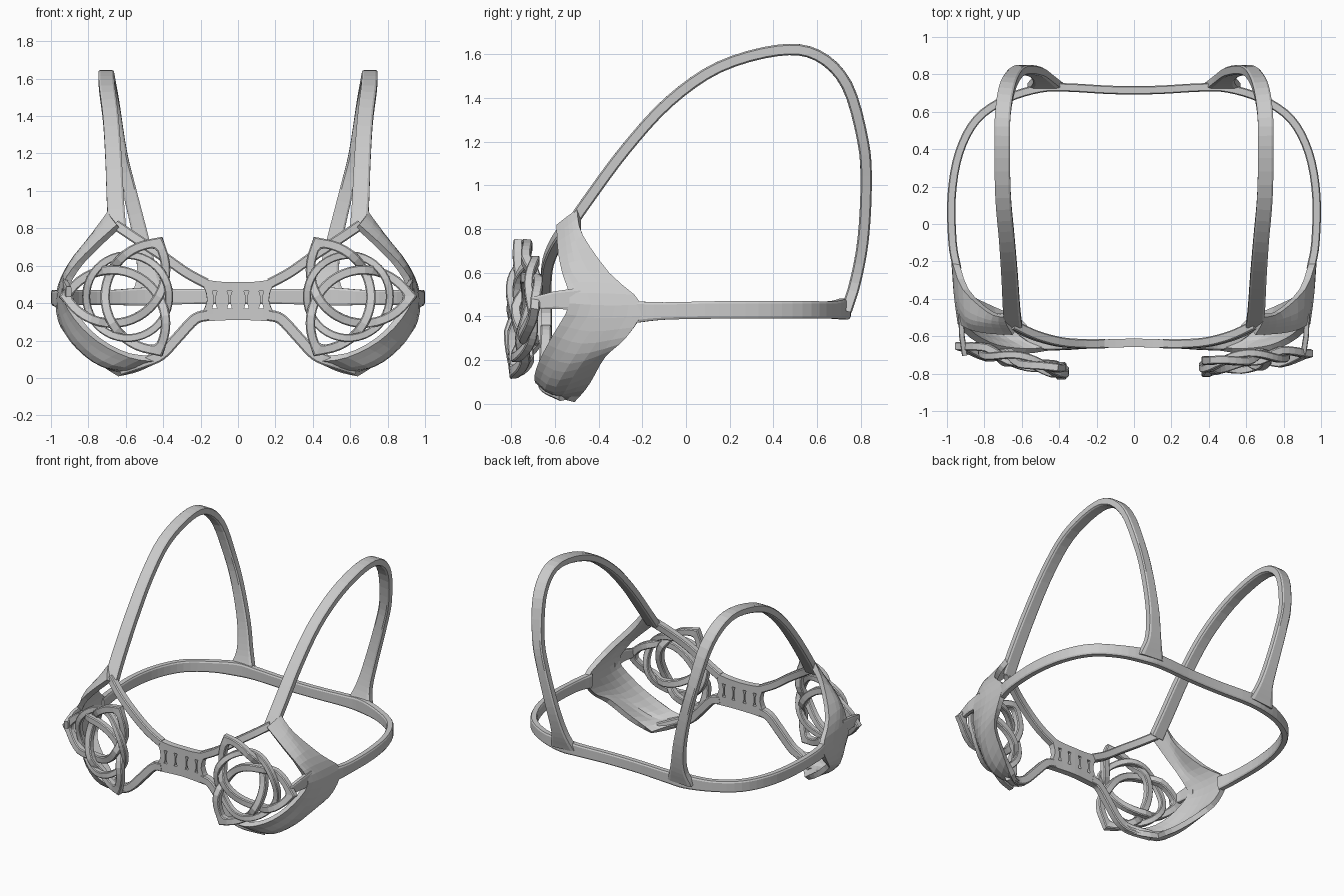
import bpy, bmesh, math
from mathutils import Vector

if "Cube" in bpy.data.objects:
    bpy.data.objects.remove(bpy.data.objects["Cube"])


def spline(pts, n):
    """Catmull-Rom through points of any dimension"""
    ps = [Vector(p) for p in pts]
    ps = [ps[0] * 2 - ps[1]] + ps + [ps[-1] * 2 - ps[-2]]
    out = []
    for i in range(1, len(ps) - 2):
        a, b, c, d = ps[i - 1:i + 3]
        for k in range(n):
            t = k / n
            out.append(0.5 * (2 * b + (c - a) * t + (2 * a - 5 * b + 4 * c - d) * t * t
                              + (3 * b - a - 3 * c + d) * t ** 3))
    return out + [ps[-2]]


def make(name, verts, faces):
    bm = bmesh.new()
    vs = [bm.verts.new(v) for v in verts]
    for f in faces:
        bm.faces.new([vs[i] for i in f])
    bmesh.ops.recalc_face_normals(bm, faces=bm.faces)
    me = bpy.data.meshes.new(name)
    bm.to_mesh(me)
    bm.free()
    ob = bpy.data.objects.new(name, me)
    bpy.context.collection.objects.link(ob)
    return ob


def sweep(name, pts, a, b, side, closed=False, chamfer=0.25):
    """Chamfered bar along pts; a = size along side (4th coordinate scales it), b = other size"""
    n, verts, faces = len(pts), [], []
    side = Vector(side)
    sec = []
    for sx, sy in ((1, 1), (-1, 1), (-1, -1), (1, -1)):
        e = [(sx * (0.5 - chamfer * 0.5), sy * 0.5), (sx * 0.5, sy * (0.5 - chamfer * 0.5))]
        sec += e[::-1] if sx * sy > 0 else e
    for i, p in enumerate(pts):
        q0 = pts[(i - 1) % n] if closed else pts[max(i - 1, 0)]
        q1 = pts[(i + 1) % n] if closed else pts[min(i + 1, n - 1)]
        T = (Vector(q1[:3]) - Vector(q0[:3])).normalized()
        S = (side - T * side.dot(T)).normalized()
        N = T.cross(S)
        ka = p[3] if len(p) > 3 else 1
        kb = p[4] if len(p) > 4 else 1
        verts += [Vector(p[:3]) + S * u * a * ka + N * v * b * kb for u, v in sec]
    m = len(sec)
    for i in range(n if closed else n - 1):
        j = (i + 1) % n
        faces += [(i * m + k, i * m + (k + 1) % m, j * m + (k + 1) % m, j * m + k) for k in range(m)]
    if not closed:
        faces += [tuple(range(m)), tuple(range((n - 1) * m, n * m))]
    return make(name, verts, faces)


def patch(name, rows, n, k, thick):
    """Thick surface through several edge curves"""
    cur = [spline(r, n) for r in rows]
    grid = [spline(c, k) for c in zip(*cur)]
    w = len(grid[0])
    verts = [v for g in grid for v in g]
    faces = [(i * w + j, i * w + j + 1, (i + 1) * w + j + 1, (i + 1) * w + j)
             for i in range(len(grid) - 1) for j in range(w - 1)]
    ob = make(name, verts, faces)
    md = ob.modifiers.new("thickness", "SOLIDIFY")
    md.thickness, md.offset = thick, 0
    return ob


def flip(pts, s):
    return [(p[0] * s,) + tuple(p[1:]) for p in pts]


# Back band, one loop from side to side
half = [(0.945, -0.24, 0.42, 1.25), (0.97, -0.1, 0.425, 1), (0.975, 0.15, 0.43, 1),
        (0.935, 0.38, 0.43, 1), (0.84, 0.56, 0.43, 1), (0.68, 0.67, 0.43, 1),
        (0.5, 0.725, 0.435, 1.2), (0.36, 0.73, 0.435, 1.05), (0.15, 0.718, 0.435, 1)]
sweep("back_band", spline(half + [(0, 0.715, 0.435, 1)] + flip(half[::-1], -1), 4), 0.08, 0.045, (0, 0, 1))

# Closed weave: three half circles joined tip to tip, plus a ring
D, AMP = 0.165, 0.022
R = D * math.sqrt(3)
KEYS = [(0, 0), (38, 1), (60, -1), (120, 1), (142, -1), (180, 0)]


def weave(deg):
    for (a0, h0), (a1, h1) in zip(KEYS, KEYS[1:]):
        if deg <= a1:
            t = (deg - a0) / (a1 - a0)
            return AMP * (h0 + (h1 - h0) * t * t * (3 - 2 * t))
    return 0


def knot(s, slope_x, slope_z):
    def place(u, v, h, wide=1):
        return (s * (0.59 + u), -0.735 + slope_x * u + slope_z * v - h, 0.435 + v, 1, wide)
    pts = []
    for arc in range(3):
        r = math.radians(120 * arc - 30 + 90 - 60 + 60)
        r -= math.radians(90)
        for k in range(24):
            deg = 180 * k / 24
            a = math.radians(deg)
            # half circle hanging from a side of the outer triangle
            x, y = R * math.cos(a), D - R * math.sin(a)
            c, q = math.cos(r), math.sin(r)
            pts.append(place(x * c - y * q, x * q + y * c, weave(deg), 1.5 if k == 0 else 1))
    sweep("knot_lobes", pts, 0.045, 0.05, (0, 1, 0), True)
    ring = []
    for k in range(42):
        a = 2 * math.pi * k / 42
        ring.append(place(0.222 * math.cos(a), 0.222 * math.sin(a), AMP * math.sin(3 * a)))
    sweep("knot_ring", ring, 0.04, 0.042, (0, 1, 0), True)


for s, sx, sz in ((1, 0.13, 0.1), (-1, 0.25, 0.03)):
    # Shoulder strap, flared where it meets the back band
    strap = [(0.645, -0.54, 0.80, 1.1), (0.655, -0.45, 0.93, 1.1), (0.665, -0.28, 1.16, 1.05),
             (0.68, -0.08, 1.38, 1), (0.70, 0.15, 1.54, 1), (0.705, 0.42, 1.617, 1),
             (0.70, 0.6, 1.595, 1), (0.675, 0.735, 1.46, 1), (0.63, 0.81, 1.2, 0.9),
             (0.58, 0.824, 1.0, 0.9), (0.52, 0.81, 0.75, 1), (0.485, 0.775, 0.56, 1.3),
             (0.475, 0.735, 0.43, 2.3)]
    sweep("shoulder_strap", spline(flip(strap, s), 4), 0.083, 0.052, (1, 0, 0))

    # Outer cup wall, from the strap down round the side to the underside
    front = [(0.64, -0.58, 0.81), (0.77, -0.575, 0.69), (0.87, -0.555, 0.58), (0.925, -0.53, 0.46),
             (0.86, -0.60, 0.32), (0.74, -0.66, 0.20), (0.58, -0.68, 0.12), (0.42, -0.66, 0.10)]
    mid = [(0.67, -0.53, 0.85), (0.79, -0.52, 0.725), (0.89, -0.49, 0.60), (0.945, -0.38, 0.45),
           (0.915, -0.47, 0.28), (0.83, -0.55, 0.155), (0.70, -0.60, 0.07), (0.52, -0.60, 0.055)]
    back = [(0.685, -0.49, 0.88), (0.77, -0.47, 0.76), (0.90, -0.35, 0.59), (0.955, -0.20, 0.45),
            (0.945, -0.27, 0.31), (0.89, -0.37, 0.23), (0.76, -0.44, 0.11), (0.63, -0.50, 0.02)]
    patch("cup_wall", [flip(r, s) for r in (front, mid, back)], 3, 3, 0.036)

    # Inner frame bars, above and below the cup opening
    upper = [(0.65, -0.54, 0.815), (0.53, -0.595, 0.735), (0.40, -0.63, 0.65),
             (0.28, -0.64, 0.565), (0.17, -0.64, 0.505)]
    sweep("upper_frame", spline(flip(upper, s), 4), 0.05, 0.055, (0, 1, 0))
    lower = [(0.16, -0.64, 0.335), (0.23, -0.64, 0.315), (0.32, -0.645, 0.22), (0.41, -0.65, 0.125),
             (0.50, -0.64, 0.085), (0.62, -0.56, 0.045)]
    sweep("lower_frame", spline(flip(lower, s), 4), 0.05, 0.06, (0, 1, 0))

    # Tab carrying the knot
    tab = [(0.925, -0.48, 0.48, 1.3), (0.92, -0.60, 0.475, 1), (0.905, -0.70, 0.46, 0.7)]
    sweep("knot_tab", flip(tab, s), 0.08, 0.03, (0, 0, 1))
    knot(s, sx, sz)

# Centre bridge with slotted holes
top = [(0.20, -0.64, 0.53), (0.1, -0.638, 0.515)]
low = [(0.22, -0.64, 0.30), (0.1, -0.638, 0.307)]
mid = [(0.165, -0.64, 0.415), (0.1, -0.638, 0.412)]
rows = [r + [(0, -0.635, z)] + flip(r[::-1], -1) for r, z in ((top, 0.512), (mid, 0.412), (low, 0.31))]
bridge = patch("centre_bridge", rows, 3, 3, 0.045)
verts, faces = [], []
for x in (-0.125, -0.045, 0.045, 0.125):
    # hourglass slot: wide ends, narrow waist
    outline = [(-0.013, 0.465), (0.013, 0.465), (0.004, 0.435), (0.004, 0.40),
               (0.013, 0.37), (-0.013, 0.37), (-0.004, 0.40), (-0.004, 0.435)]
    o, m = len(verts), len(outline)
    for y in (-0.8, -0.5):
        verts += [(x + u, y, z) for u, z in outline]
    faces += [tuple(range(o, o + m)), tuple(range(o + m, o + 2 * m))]
    faces += [(o + i, o + (i + 1) % m, o + m + (i + 1) % m, o + m + i) for i in range(m)]
cutter = make("slot_cutter", verts, faces)
cutter.hide_render = True
md = bridge.modifiers.new("slots", "BOOLEAN")
md.operation, md.object, md.solver = "DIFFERENCE", cutter, "EXACT"
bpy.context.view_layer.update()
done = bpy.data.meshes.new_from_object(bridge.evaluated_get(bpy.context.evaluated_depsgraph_get()))
bridge.modifiers.clear()
bridge.data = done
bpy.data.objects.remove(cutter)
